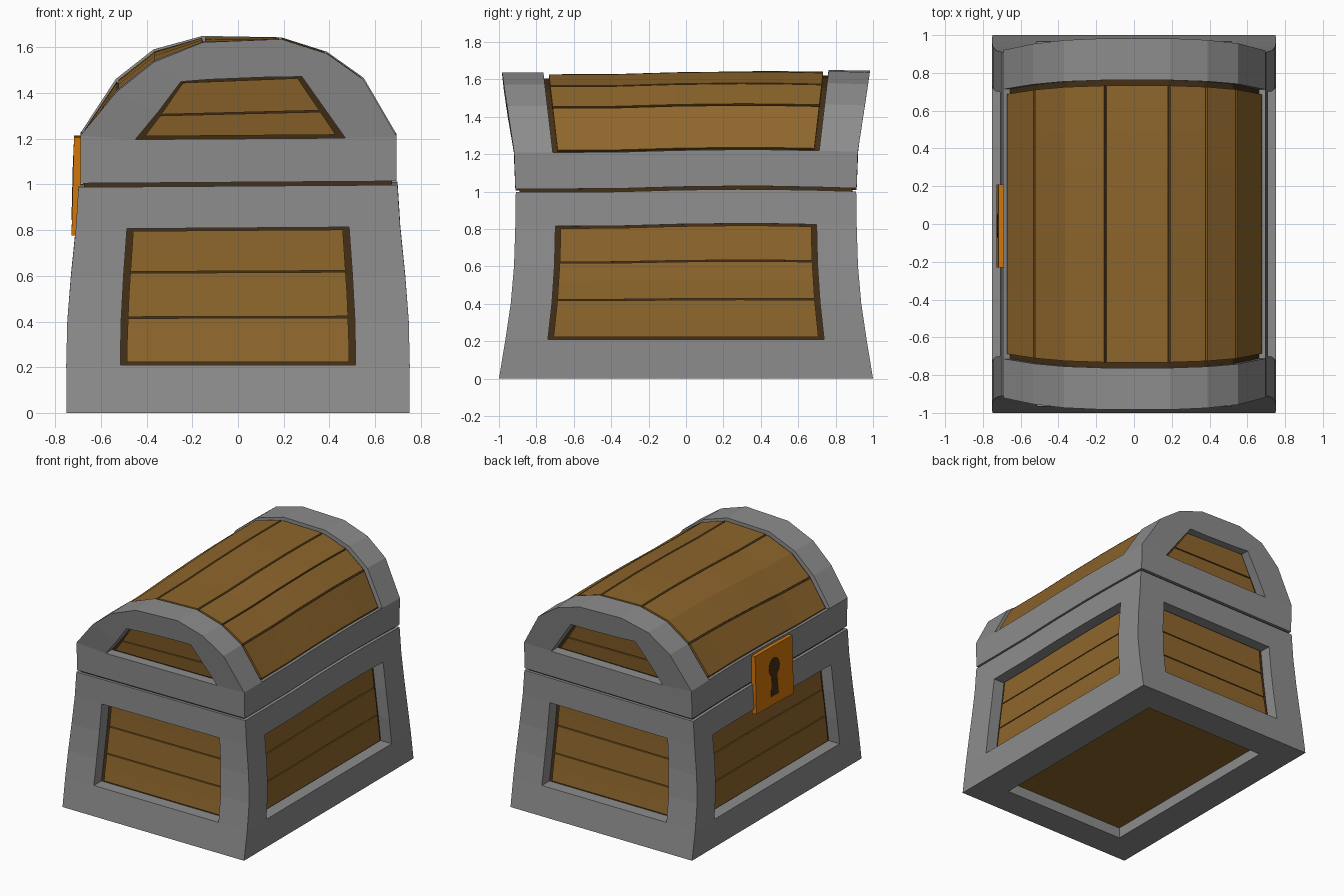
import bpy, bmesh, math

if "Cube" in bpy.data.objects:
    bpy.data.objects.remove(bpy.data.objects["Cube"])


def material(name, rgb):
    m = bpy.data.materials.new(name)
    m.diffuse_color = (*rgb, 1)
    m.use_nodes = True
    m.node_tree.nodes["Principled BSDF"].inputs["Base Color"].default_value = m.diffuse_color
    return m


GREY = material("grey metal", (0.265, 0.265, 0.265))
WOOD = material("brown wood", (0.27, 0.132, 0.025))
DARK = material("dark brown", (0.055, 0.028, 0.008))
ORANGE = material("orange brass", (0.65, 0.18, 0.003))


def lerp_table(t, z):
    if z <= t[0][0]:
        return t[0][1]
    for (a, p), (b, q) in zip(t, t[1:]):
        if z <= b:
            return p + (q - p) * (z - a) / (b - a)
    return t[-1][1]


def hx(z):      # half width of the base
    return lerp_table([(0, .75), (.3, .753), (.5, .742), (.85, .706), (1, .698)], z)


def hy(z):      # half length of the base
    return lerp_table([(0, 1), (.2, .967), (.4, .937), (.65, .915), (1, .91)], z)


def hyl(z):     # half length of the lid, flaring upward
    return lerp_table([(1, .912), (1.2, .918), (1.63, .983)], z)


def warp(p):    # slight hand-made sag and tilt
    x, y, z = p
    w = min(1, max(0, (z - .2) / .6))
    twist = .03 * y * min(1, max(0, (z - 1.21) / .2)) * min(1, max(0, -x / .4))
    return x, y, z + w * (.015 * max(0, math.cos((y - .3) * 2.2)) + .007 * x) + twist


def slab(bm, f, us, vs, d0, d1, hole=lambda i, j: False):
    """Solid grid between depths d0 and d1 of surface f(u, v, d), with an optional opening."""
    cells = {(i, j) for i in range(len(us) - 1) for j in range(len(vs) - 1) if not hole(i, j)}
    verts, faces = {}, []

    def v(i, j, k):
        if (i, j, k) not in verts:
            verts[i, j, k] = bm.verts.new(warp(f(us[i], vs[j], (d0, d1)[k])))
        return verts[i, j, k]

    for i, j in sorted(cells):
        c = [(i, j), (i + 1, j), (i + 1, j + 1), (i, j + 1)]
        faces.append(bm.faces.new([v(*p, 0) for p in c]))
        faces.append(bm.faces.new([v(*p, 1) for p in reversed(c)]))
        for n, (di, dj) in enumerate([(0, -1), (1, 0), (0, 1), (-1, 0)]):
            if (i + di, j + dj) not in cells:
                a, b = c[n], c[(n + 1) % 4]
                faces.append(bm.faces.new([v(*a, 0), v(*a, 1), v(*b, 1), v(*b, 0)]))
    bmesh.ops.recalc_face_normals(bm, faces=faces)


def finish(bm, name, mat):
    me = bpy.data.meshes.new(name)
    bm.to_mesh(me)
    bm.free()
    me.materials.append(mat)
    bpy.context.collection.objects.link(bpy.data.objects.new(name, me))


def mitre(u, h, d):     # only the outer corners shrink with depth
    return u * (h - d) if abs(u) == 1 else u * h


def end_wall(s):
    return lambda u, z, d: (mitre(u, hx(z), d), s * (hy(z) - d), z)


def long_wall(s):
    return lambda u, z, d: (s * (hx(z) - d), mitre(u, hy(z), d), z)


def span(w):    # columns across an opening of half width w
    return [-w, -.4, -.05, .3, .5, w]


# Base: framed walls, dark backing and planks
frame, back, planks = bmesh.new(), bmesh.new(), bmesh.new()
rows = [0, .21, .4, .6, .81, .993]
for wall, w, pw in ((end_wall, .685, .645), (long_wall, .765, .735)):
    for s in (-1, 1):
        f = wall(s)
        slab(frame, f, [-1] + span(w) + [1], rows, 0, .12,
             lambda i, j: 1 <= i <= 5 and 1 <= j <= 3)
        slab(back, f, span(w + .02), [.19, .4, .6, .83], .09, .115)
        for z0, z1 in ((.223, .415), (.422, .614), (.621, .799)):
            slab(planks, f, span(pw), [z0, .5 * (z0 + z1), z1], .075, .1)


def floor(u, v, d):     # outer edge mitres into the walls
    return mitre(u, .75, d), mitre(v, 1, d), d


slab(frame, floor, [-1, -.685, .685, 1], [-1, -.775, .775, 1], 0, .12,
     lambda i, j: i == 1 and j == 1)
slab(planks, floor, [-.72, .72], [-.8, .8], .08, .1)
finish(frame, "base_frame", GREY)
finish(back, "base_backing", DARK)
finish(planks, "base_planks", WOOD)

# Dark seam between base and lid
seam = bmesh.new()
slab(seam, lambda u, v, d: (u * .675, v * .89, d), [-1, 1], [-1] + span(.765) + [1], .96, 1.04)
finish(seam, "lid_seam", DARK)

# Lid: arched profile and the matching edge of the end window
ARCH = [(-.69, 1.01), (-.69, 1.22), (-.535, 1.435), (-.37, 1.565), (-.155, 1.635),
        (.19, 1.635), (.39, 1.57), (.55, 1.455), (.695, 1.205), (.695, 1.01)]
WINDOW = [(-.3, 1.2), (-.45, 1.2), (-.35, 1.335), (-.25, 1.47), (-.13, 1.47),
          (.15, 1.47), (.28, 1.47), (.375, 1.335), (.47, 1.2), (.3, 1.2)]


def arch(i, v, d):
    k = min(int(i), len(ARCH) - 2)
    (x0, z0), (x1, z1) = ARCH[k], ARCH[k + 1]
    x, z = x0 + (x1 - x0) * (i - k), z0 + (z1 - z0) * (i - k)
    g = 1 - 1.4 * d
    return x * g, mitre(v, hyl(z), d), 1.01 + (z - 1.01) * g


def gable(s):
    def f(i, r, d):
        i %= len(ARCH)
        if r:
            return arch(i, s, d)
        x, z = WINDOW[i]
        return x, s * (hyl(z) - d), z
    return f


def end_panel(s):
    def f(u, z, d):
        t = (z - 1.2) / .27
        return .01 + u * (.46 - .195 * t), s * (hyl(z) - d), z
    return f


frame, back, planks = bmesh.new(), bmesh.new(), bmesh.new()
slab(frame, arch, list(range(10)), [-1] + span(.775) + [1], 0, .1,
     lambda i, j: 1 <= i <= 7 and 1 <= j <= 5)
slab(back, arch, list(range(1, 9)), span(.79), .035, .07)
for a, b in ((1, 2), (2, 4), (4, 5), (5, 6), (6, 7), (7, 8)):
    lo = .06 if a == 1 else .025
    hi = .06 if b == 8 else .025
    slab(planks, arch, [a + lo] + list(range(a + 1, b)) + [b - hi], span(.745), .01, .05)
for s in (-1, 1):
    slab(frame, gable(s), list(range(11)), [0, 1], 0, .1)
    slab(back, end_panel(s), [-1.04, 1.04], [1.18, 1.49], .075, .1)
    for z0, z1 in ((1.215, 1.315), (1.322, 1.463)):
        slab(planks, end_panel(s), [-.93, .93], [z0, z1], .055, .09)
finish(frame, "lid_frame", GREY)
finish(back, "lid_backing", DARK)
finish(planks, "lid_planks", WOOD)


# Lock plate with keyhole on the left side
def lock(y, z, d):
    return -.718 - (1.21 - z) * .025 + d, y - .01, z


plate = bmesh.new()
slab(plate, lock, [-.22, 0, .22], [.775, 1.205], 0, .035)
finish(plate, "lock_plate", ORANGE)

hole = bmesh.new()
outline = [(.065 * math.sin(a), 1.05 + .07 * math.cos(a))
           for a in (math.radians(-150 + 30 * n) for n in range(11))]
outline += [(.045, .84), (-.045, .84)]
face = hole.faces.new([hole.verts.new(warp(lock(y, z, -.002))) for y, z in outline])
ext = bmesh.ops.extrude_face_region(hole, geom=[face])
for e in ext["geom"]:
    if isinstance(e, bmesh.types.BMVert):
        e.co.x += .006
bmesh.ops.recalc_face_normals(hole, faces=hole.faces)
finish(hole, "keyhole", DARK)
